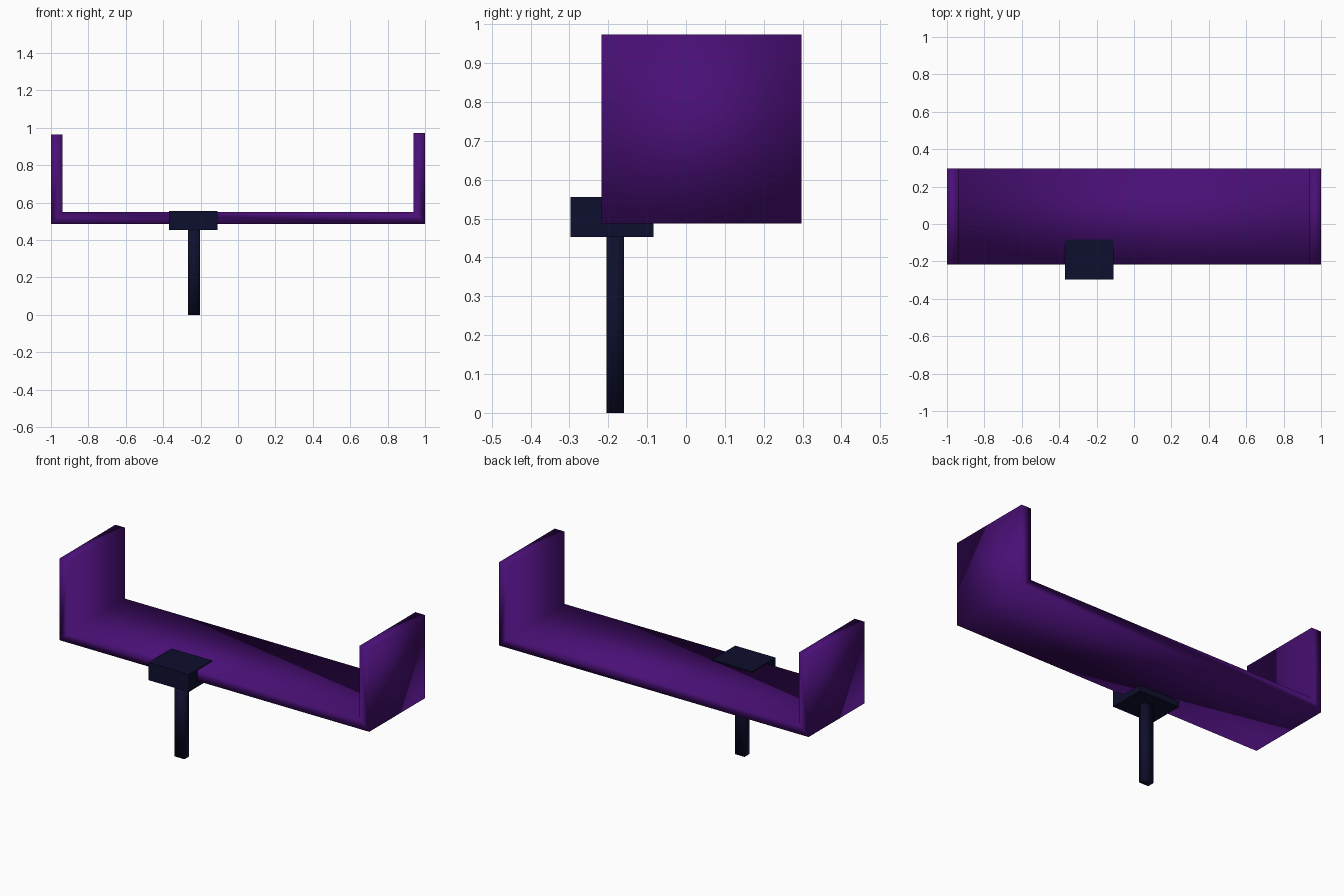
import bpy, bmesh

if "Cube" in bpy.data.objects:
    bpy.data.objects.remove(bpy.data.objects["Cube"])


def material(name, rgb):
    m = bpy.data.materials.new(name)
    m.diffuse_color = (*rgb, 1.0)
    m.use_nodes = True
    m.node_tree.nodes["Principled BSDF"].inputs["Base Color"].default_value = m.diffuse_color
    return m


purple = material("deep purple", (0.066, 0.0048, 0.18))
navy = material("dark navy", (0.0042, 0.0048, 0.026))


def extrude_profile(name, points, y0, y1, mat, smooth):
    """Extrude an x-z profile from y0 to y1."""
    bm = bmesh.new()
    face = bm.faces.new([bm.verts.new((x, y0, z)) for x, z in points])
    new = bmesh.ops.extrude_face_region(bm, geom=[face], use_keep_orig=True)["geom"]
    bmesh.ops.translate(bm, vec=(0, y1 - y0, 0),
                        verts=[v for v in new if isinstance(v, bmesh.types.BMVert)])
    bmesh.ops.recalc_face_normals(bm, faces=bm.faces)
    for f in bm.faces:
        f.smooth = smooth
    mesh = bpy.data.meshes.new(name)
    bm.to_mesh(mesh)
    bm.free()
    mesh.materials.append(mat)
    obj = bpy.data.objects.new(name, mesh)
    bpy.context.collection.objects.link(obj)
    return obj


def box(name, x0, x1, y0, y1, z0, z1, mat, smooth=False):
    pts = [(x0, z0), (x1, z0), (x1, z1), (x0, z1)]
    return extrude_profile(name, pts, y0, y1, mat, smooth)


# U-shaped tray: floor with two upright ends, the right one slightly taller
tray = [(-1, 0.487), (1, 0.487), (1, 0.973), (0.938, 0.973),
        (0.938, 0.55), (-0.938, 0.55), (-0.938, 0.965), (-1, 0.965)]
extrude_profile("tray", tray, -0.217, 0.297, purple, True)

# Mounting block through the front edge of the floor
box("mounting_block", -0.37, -0.11, -0.297, -0.083, 0.453, 0.556, navy)

# Single support post
box("support_post", -0.266, -0.203, -0.204, -0.16, 0.0, 0.46, navy, True)
